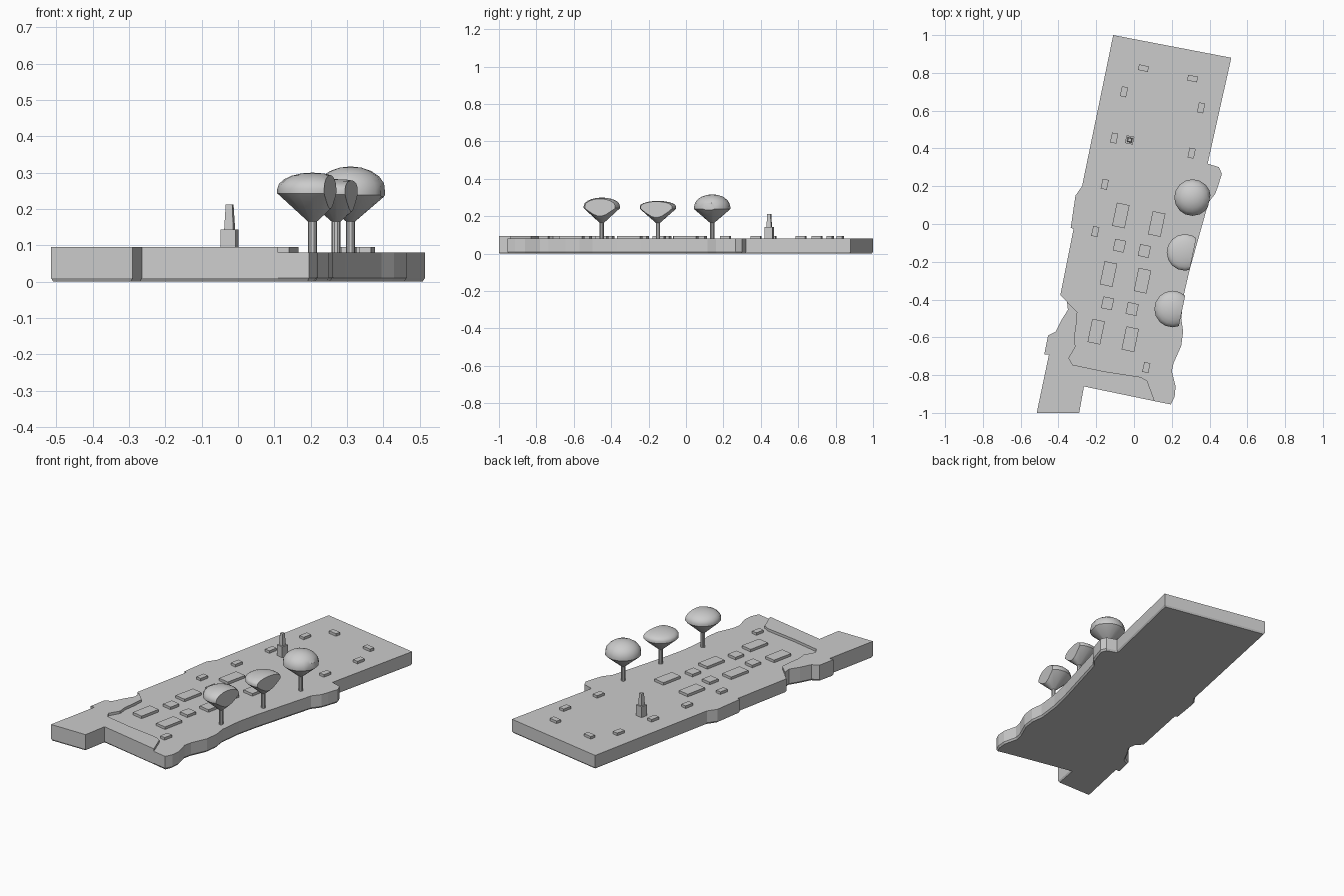
import bpy, bmesh, math
from mathutils import Vector, Matrix

default = bpy.data.objects.get("Cube")
if default:
    bpy.data.objects.remove(default, do_unlink=True)

GREY = (0.6, 0.6, 0.6, 1)
material = bpy.data.materials.new("plain grey")
material.use_nodes = True
material.diffuse_color = GREY
material.node_tree.nodes["Principled BSDF"].inputs["Base Color"].default_value = GREY

TILT = math.radians(-11.8)      # the whole park is turned on the plan
GROUND, RAISED = 0.08, 0.095


def finish(bm, name, smooth=False):
    """Turn a bmesh into a named object with the shared material."""
    bmesh.ops.recalc_face_normals(bm, faces=bm.faces[:])
    mesh = bpy.data.meshes.new(name)
    bm.to_mesh(mesh)
    bm.free()
    mesh.materials.append(material)
    obj = bpy.data.objects.new(name, mesh)
    bpy.context.scene.collection.objects.link(obj)
    if smooth:
        bpy.ops.object.select_all(action='DESELECT')
        obj.select_set(True)
        bpy.context.view_layer.objects.active = obj
        bpy.ops.object.shade_smooth_by_angle(angle=math.radians(35))
    return obj


def plate(name, outline, low, high, chamfer=0):
    """Extrude a plan outline, with an optional chamfer under the bottom."""
    bm = bmesh.new()
    bottom = bm.faces.new([bm.verts.new((x, y, low + chamfer)) for x, y in outline])
    top = bmesh.ops.extrude_face_region(bm, geom=[bottom], use_keep_orig=True)
    for item in top["geom"]:
        if isinstance(item, bmesh.types.BMVert):
            item.co.z = high
    bmesh.ops.recalc_face_normals(bm, faces=bm.faces[:])
    if chamfer:
        bmesh.ops.inset_region(bm, faces=[bottom], thickness=0.008, use_even_offset=False)
        for v in bottom.verts:
            v.co.z = low
    return finish(bm, name)


def block(name, x, y, width, depth, low, high, taper=1):
    """A box turned with the park, narrowing to taper at its top."""
    bm = bmesh.new()
    bmesh.ops.create_cube(bm, size=1)
    for v in bm.verts:
        k = taper if v.co.z > 0 else 1
        v.co = Vector((v.co.x * width * k, v.co.y * depth * k,
                       high if v.co.z > 0 else low))
    bm.transform(Matrix.Translation((x, y, 0)) @ Matrix.Rotation(TILT, 4, 'Z'))
    return finish(bm, name)


def lathe(profile, x, y, sides):
    """Spin a radius/height profile into a closed solid."""
    bm = bmesh.new()
    verts = [bm.verts.new((r, 0, z)) for r, z in profile]
    edges = [bm.edges.new(pair) for pair in zip(verts, verts[1:])]
    bmesh.ops.spin(bm, geom=verts + edges, axis=(0, 0, 1), cent=(0, 0, 0),
                   angle=math.tau, steps=sides)
    bmesh.ops.remove_doubles(bm, verts=bm.verts[:], dist=0.0005)
    bmesh.ops.translate(bm, verts=bm.verts[:], vec=(x, y, 0))
    return bm


# Ground: back and east shore, then front walk and west side
east = [(-.275, .2), (-.11, 1), (.515, .88), (.39, .32), (.45, .3), (.465, .265),
        (.445, .2), (.43, .16), (.395, .115), (.295, -.24), (.265, -.37),
        (.25, -.5), (.26, -.57), (.25, -.645), (.21, -.735), (.2, -.78),
        (.22, -.86), (.215, -.915), (.195, -.955)]
front = [(.11, -.938), (-.265, -.86), (-.29, -1), (-.515, -1), (-.45, -.69),
         (-.475, -.69), (-.455, -.59), (-.415, -.57), (-.385, -.51),
         (-.35, -.455), (-.355, -.41)]
west = [(-.39, -.375), (-.32, -.025), (-.335, -.02), (-.31, .15)]
plate("ground", east + front + west, 0, GROUND, chamfer=0.01)

# Raised walk along the front and west edges
walk_inner = [(-.3, -.465), (-.305, -.53), (-.315, -.6), (-.31, -.65),
              (-.345, -.71), (-.325, -.745), (-.16, -.78), (.035, -.81), (.07, -.83)]
plate("raised_walk", front + walk_inner, GROUND, RAISED)

# Small pavilions around the lawn: x, y, lying across
pavilions = [(.05, .825, True), (.31, .77, True), (-.053, .7, False),
             (.355, .615, False), (-.105, .455, False), (.305, .375, False),
             (-.155, .21, False), (-.205, -.04, False), (.065, -.76, False)]
for x, y, across in pavilions:
    w, d = (.053, .03) if across else (.033, .053)
    block("pavilion", x, y, w, d, GROUND - .01, RAISED)

# Garden beds in two rows: x, y, long
beds = [(-.07, .045, True), (.12, 0, True), (-.077, -.115, False),
        (.055, -.143, False), (-.135, -.265, True), (.045, -.3, True),
        (-.14, -.42, False), (-.01, -.45, False), (-.2, -.57, True),
        (-.02, -.61, True)]
for x, y, long in beds:
    block("garden_bed", x, y, .068 if long else .058, .125 if long else .063,
          GROUND - .01, RAISED)

# Obelisk on its plinth
block("plinth", -.023, .445, .042, .042, GROUND - .01, .143)
block("obelisk", -.023, .445, .026, .026, .14, .212, taper=0.7)

# Trees with canopies trimmed on the shore side: x, y, rim, top, trim distance
trees = [(.31, .14, .25, .317, .09), (.27, -.15, .252, .282, .043),
         (.205, -.45, .255, .3, .05)]
normal = Vector((math.cos(TILT), math.sin(TILT), 0))
for x, y, rim, top, trim in trees:
    trunk = lathe([(0, .07), (.012, .07), (.012, .18), (0, .18)], x, y, 10)
    finish(trunk, "trunk", smooth=True)
    radius = .097
    dome = [(radius * math.cos(a), rim + (top - rim) * math.sin(a))
            for a in (math.radians(d) for d in range(0, 91, 18))]
    canopy = lathe([(0, .163), (.012, .165), (radius, rim - .012)] + dome, x, y, 16)
    cut = bmesh.ops.bisect_plane(canopy, geom=canopy.verts[:] + canopy.edges[:] + canopy.faces[:],
                                 plane_co=Vector((x, y, 0)) + normal * trim,
                                 plane_no=normal, clear_outer=True)
    rim_edges = [e for e in cut["geom_cut"] if isinstance(e, bmesh.types.BMEdge)]
    bmesh.ops.holes_fill(canopy, edges=rim_edges, sides=0)
    finish(canopy, "canopy", smooth=True)
